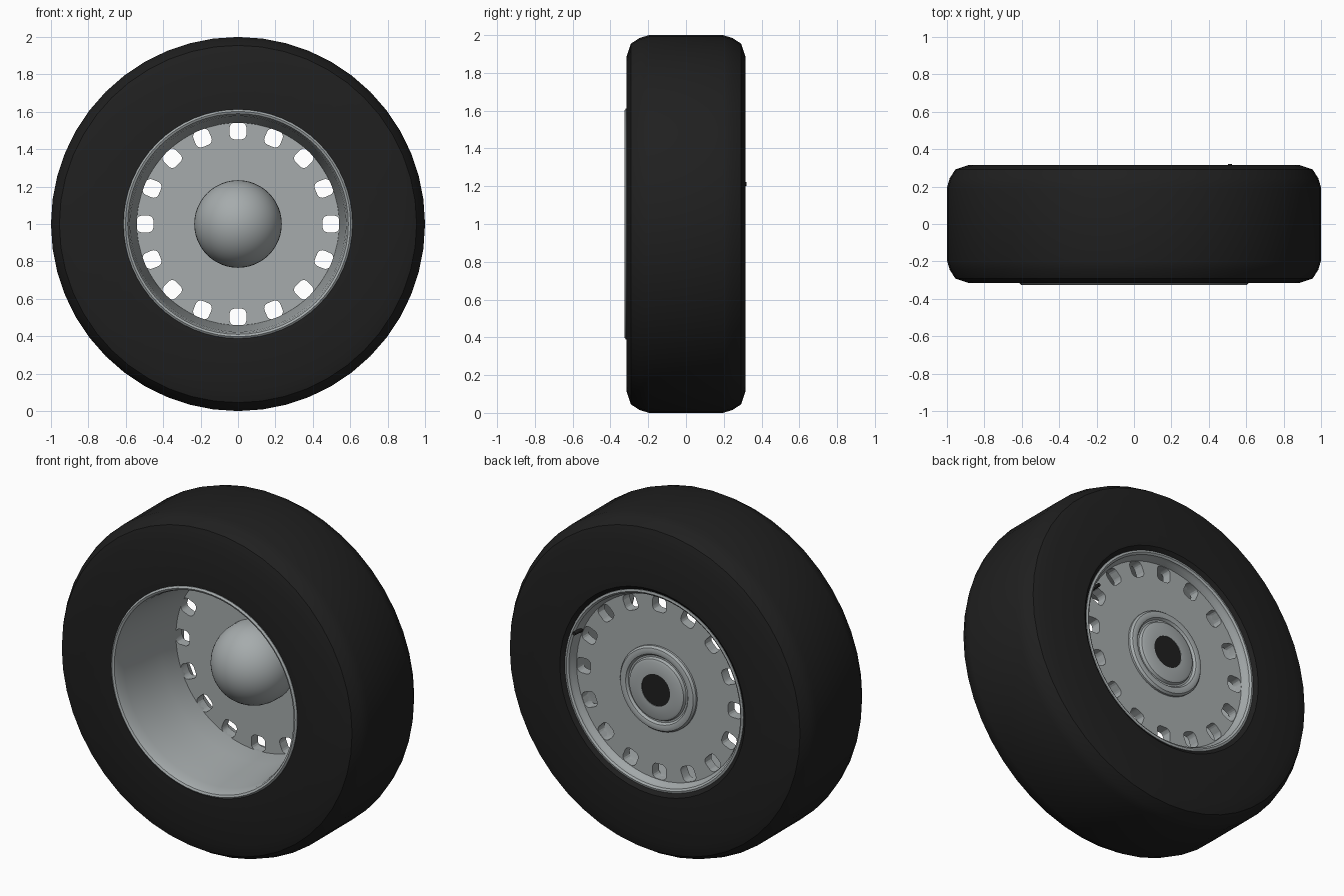
import bpy, bmesh, math
from mathutils import Matrix, Vector

cube = bpy.data.objects.get("Cube")
if cube:
    bpy.data.objects.remove(cube, do_unlink=True)

HOLES = 16


def material(name, rgb, roughness):
    m = bpy.data.materials.new(name)
    m.use_nodes = True
    m.diffuse_color = (*rgb, 1)
    node = m.node_tree.nodes["Principled BSDF"]
    node.inputs["Base Color"].default_value = (*rgb, 1)
    node.inputs["Roughness"].default_value = roughness
    return m


rubber = material("black rubber", (0.014, 0.014, 0.014), 0.8)
steel = material("grey steel", (0.38, 0.41, 0.415), 0.5)


def finish(bm, name, mat):
    bmesh.ops.recalc_face_normals(bm, faces=bm.faces)
    mesh = bpy.data.meshes.new(name)
    bm.to_mesh(mesh)
    bm.free()
    mesh.materials.append(mat)
    ob = bpy.data.objects.new(name, mesh)
    bpy.context.collection.objects.link(ob)
    return ob


def smooth(ob, angle=35):
    bpy.ops.object.select_all(action="DESELECT")
    ob.select_set(True)
    bpy.context.view_layer.objects.active = ob
    bpy.ops.object.shade_smooth_by_angle(angle=math.radians(angle))


def lathe(name, profile, mat, steps=64, closed=True):
    """Spin (radius, y) points around the wheel's axle."""
    bm = bmesh.new()
    vs = [bm.verts.new((r, y, 1)) for r, y in profile]
    for a, b in zip(vs, vs[1:]):
        bm.edges.new((a, b))
    if closed:
        bm.edges.new((vs[-1], vs[0]))
    bmesh.ops.spin(bm, geom=bm.verts[:] + bm.edges[:], cent=(0, 0, 1),
                   axis=(0, 1, 0), angle=2 * math.pi, steps=steps)
    bmesh.ops.remove_doubles(bm, verts=bm.verts, dist=0.0001)
    ob = finish(bm, name, mat)
    smooth(ob)
    return ob


# Tyre: one shoulder mirrored to both sides, hollow around the rim
shoulder = [(0.585, 0.295), (0.61, 0.315), (0.885, 0.315), (0.955, 0.292),
            (0.985, 0.245), (1.0, 0.195)]
tyre = shoulder + [(r, -y) for r, y in reversed(shoulder)]
lathe("tyre", tyre, rubber, steps=48)

# Rim barrel: rolled front lip, tapering bowl, short rear flange
lathe("rim_barrel", [
    (0.613, -0.30), (0.612, -0.318), (0.602, -0.326), (0.59, -0.32),
    (0.582, -0.30), (0.575, -0.25), (0.562, -0.1), (0.55, 0.06),
    (0.541, 0.18), (0.545, 0.25), (0.56, 0.275), (0.564, 0.295),
    (0.575, 0.303), (0.587, 0.30), (0.6, 0.25), (0.6, -0.25)], steel)

# Wheel disc with a ring of rounded square vents cut through it
disc = lathe("wheel_disc", [(0, 0.19), (0.55, 0.19), (0.55, 0.25), (0, 0.25)],
             steel, closed=False)


def vent_outline(half, corner):
    """Rounded square in the x-z plane."""
    for quarter in range(4):
        for step in range(5):
            a = math.radians(90 * quarter + 22.5 * step)
            mid = math.radians(90 * quarter + 45)
            inner = (half - corner) * math.sqrt(2)
            yield Vector((inner * math.cos(mid) + corner * math.cos(a), 0,
                          inner * math.sin(mid) + corner * math.sin(a)))


bm = bmesh.new()
for i in range(HOLES):
    place = (Matrix.Translation((0, 0.1, 1))
             @ Matrix.Rotation(2 * math.pi * i / HOLES, 4, "Y")
             @ Matrix.Translation((0, 0, 0.497)))
    face = bm.faces.new([bm.verts.new(place @ p) for p in vent_outline(0.045, 0.028)])
    out = bmesh.ops.extrude_face_region(bm, geom=[face])
    bmesh.ops.translate(bm, vec=(0, 0.25, 0),
                        verts=[v for v in out["geom"] if isinstance(v, bmesh.types.BMVert)])
cutter = finish(bm, "vent_cutter", steel)
cutter.hide_render = True
cut = disc.modifiers.new("vents", "BOOLEAN")
cut.operation = "DIFFERENCE"
cut.solver = "EXACT"
cut.object = cutter
bpy.context.view_layer.objects.active = disc
bpy.ops.object.modifier_apply(modifier=cut.name)
bpy.data.objects.remove(cutter, do_unlink=True)
smooth(disc)

# Domed hub on the front of the disc
R, BASE = 0.234, 0.15
dome = [(R * math.sin(t), BASE - R * math.cos(t))
        for t in (math.pi / 2 * k / 12 for k in range(13))]
lathe("hub_dome", dome + [(R, 0.2)], steel, steps=48, closed=False)

# Stepped bearing ring on the back
lathe("hub_rear_ring", [
    (0.25, 0.24), (0.25, 0.262), (0.24, 0.275), (0.222, 0.28), (0.205, 0.275),
    (0.195, 0.262), (0.185, 0.262), (0.178, 0.278), (0.165, 0.284),
    (0.094, 0.284), (0.094, 0.24)], steel, steps=48)

# Dark axle bore
lathe("axle_bore", [(0, 0.281), (0.095, 0.281), (0.095, 0.25), (0, 0.25)],
      rubber, steps=32, closed=False)

# Small valve stem poking out beside the rear flange
a = math.radians(22.5)
bm = bmesh.new()
bmesh.ops.create_cone(bm, cap_ends=True, segments=12, radius1=0.014,
                      radius2=0.01, depth=0.07,
                      matrix=Matrix.Translation((0.555 * math.cos(a), 0.285, 1 + 0.555 * math.sin(a)))
                      @ Matrix.Rotation(-math.pi / 2, 4, "X"))
smooth(finish(bm, "valve_stem", rubber))
